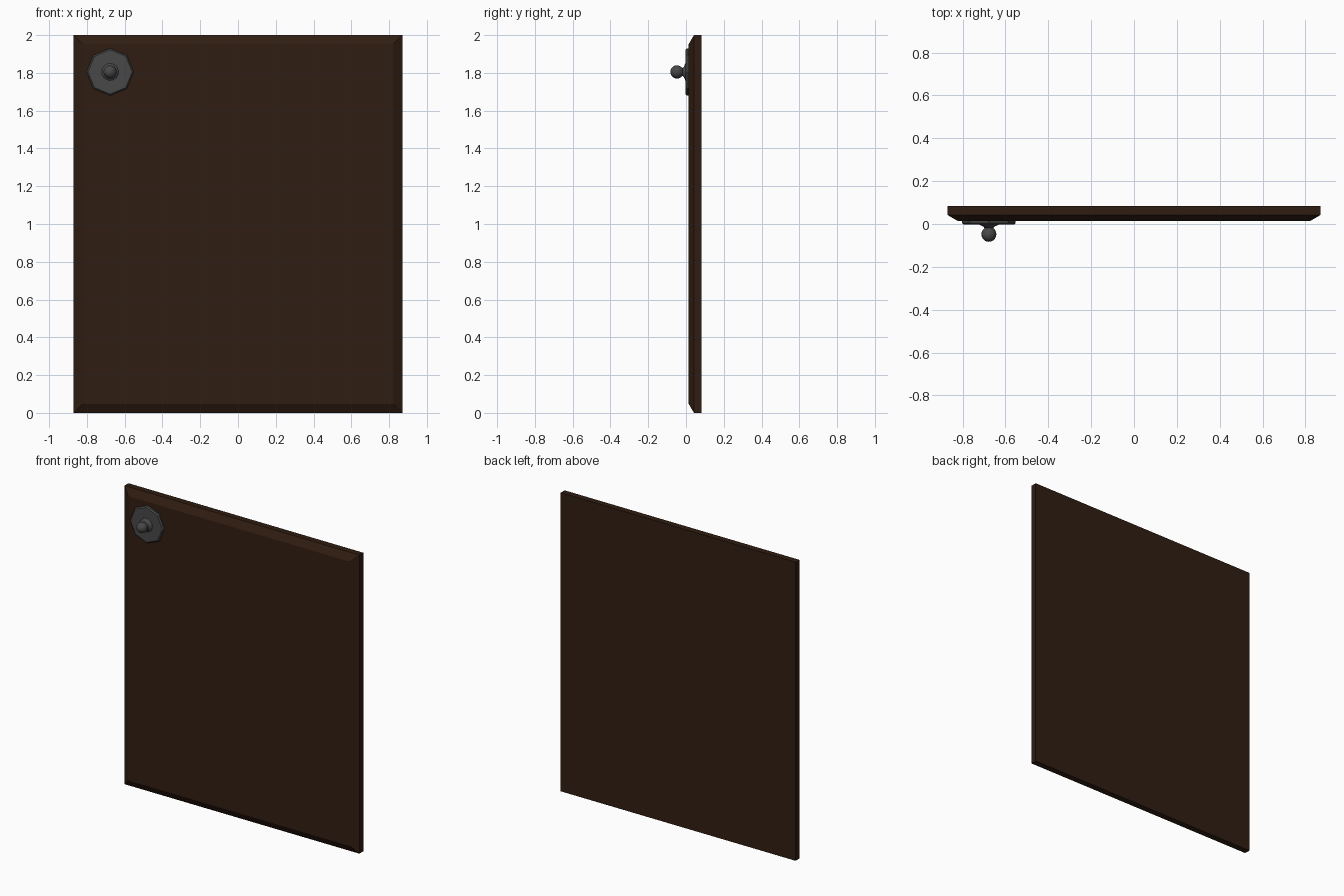
import bpy, bmesh, math
from mathutils import Matrix

if "Cube" in bpy.data.objects:
    bpy.data.objects.remove(bpy.data.objects["Cube"])


def material(name, rgb):
    m = bpy.data.materials.new(name)
    m.diffuse_color = (*rgb, 1)
    m.use_nodes = True
    m.node_tree.nodes["Principled BSDF"].inputs["Base Color"].default_value = m.diffuse_color
    return m


def finish(bm, name, mat, smooth=False):
    bmesh.ops.recalc_face_normals(bm, faces=bm.faces)
    me = bpy.data.meshes.new(name)
    bm.to_mesh(me)
    bm.free()
    me.materials.append(mat)
    for p in me.polygons:
        p.use_smooth = smooth
    ob = bpy.data.objects.new(name, me)
    bpy.context.collection.objects.link(ob)
    return ob


def loft(bm, rings):
    """Skin a list of point rings and cap both ends."""
    loops = [[bm.verts.new(p) for p in r] for r in rings]
    for a, b in zip(loops, loops[1:]):
        for i in range(len(a)):
            j = (i + 1) % len(a)
            bm.faces.new((a[i], a[j], b[j], b[i]))
    bm.faces.new(loops[0])
    bm.faces.new(loops[-1])


def rect(y, inset):
    x, z0, z1 = 0.87 - inset, inset, 2 - inset
    return [(-x, y, z0), (x, y, z0), (x, y, z1), (-x, y, z1)]


def ring(y, r, n=8):
    return [(KX + r * math.cos(2 * math.pi * i / n), y,
             KZ + r * math.sin(2 * math.pi * i / n)) for i in range(n)]


KX, KZ = -0.677, 1.805
wood = material("dark_wood", (0.03, 0.0125, 0.006))
iron = material("dark_iron", (0.065, 0.065, 0.065))

# Door panel with a chamfered front edge
bm = bmesh.new()
loft(bm, [rect(0.083, 0), rect(0.042, 0), rect(0.014, 0.048)])
finish(bm, "door_panel", wood)

# Octagonal backplate
bm = bmesh.new()
loft(bm, [ring(0.016, 0.125), ring(0.004, 0.125), ring(-0.003, 0.117)])
finish(bm, "knob_backplate", iron)

# Flared neck
bm = bmesh.new()
loft(bm, [ring(y, r, 16) for y, r in
          ((0.0, 0.048), (-0.004, 0.044), (-0.012, 0.026), (-0.025, 0.017))])
finish(bm, "knob_neck", iron, True)

# Ball knob, poles along y
bm = bmesh.new()
bmesh.ops.create_uvsphere(
    bm, u_segments=16, v_segments=10, radius=0.035,
    matrix=Matrix.Translation((KX, -0.048, KZ)) @ Matrix.Rotation(math.pi / 2, 4, 'X'))
finish(bm, "knob_ball", iron, True)
